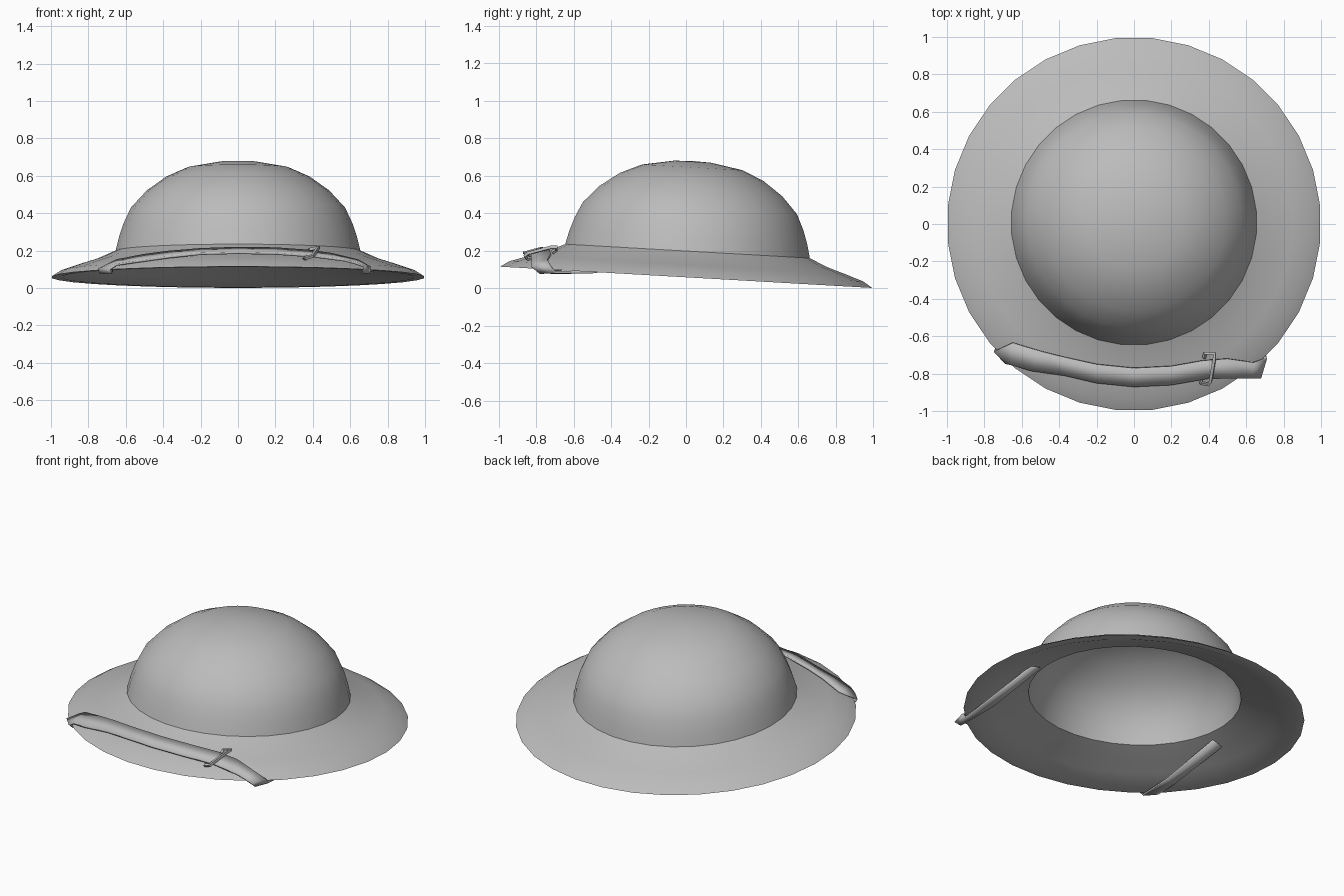
import bpy, bmesh, math
from mathutils import Vector, Matrix

if "Cube" in bpy.data.objects:
    bpy.data.objects.remove(bpy.data.objects["Cube"])

metal = bpy.data.materials.new("grey")
metal.diffuse_color = (0.5, 0.5, 0.5, 1)
metal.use_nodes = True
metal.node_tree.nodes["Principled BSDF"].inputs["Base Color"].default_value = metal.diffuse_color


def finish(obj, angle=30):
    obj.data.materials.clear()
    obj.data.materials.append(metal)
    bpy.ops.object.select_all(action='DESELECT')
    bpy.context.view_layer.objects.active = obj
    obj.select_set(True)
    bpy.ops.object.shade_smooth_by_angle(angle=math.radians(angle))


def new_object(name, bm):
    mesh = bpy.data.meshes.new(name)
    bmesh.ops.recalc_face_normals(bm, faces=bm.faces)
    bm.to_mesh(mesh)
    bm.free()
    obj = bpy.data.objects.new(name, mesh)
    bpy.context.collection.objects.link(obj)
    return obj


# Helmet shell: closed lathe profile, outer crown and brim, flat rim, then the inside
SIDES = 32
outer = [(0.1, 0.618), (0.27, 0.588), (0.385, 0.537), (0.49, 0.462), (0.575, 0.37),
         (0.615, 0.285), (0.64, 0.21), (0.657, 0.14), (0.75, 0.098), (0.85, 0.066),
         (0.95, 0.032), (1.0, 0.0)]
inner = [(0.947, 0.0), (0.84, 0.042), (0.74, 0.075), (0.625, 0.12), (0.61, 0.205),
         (0.585, 0.275), (0.545, 0.355), (0.467, 0.437), (0.367, 0.508),
         (0.258, 0.557), (0.095, 0.588)]
bm = bmesh.new()
rings = []
for r, z in outer + inner:
    ring = []
    for i in range(SIDES):
        a = 2 * math.pi * (i + 0.5) / SIDES
        ring.append(bm.verts.new((r * math.cos(a), r * math.sin(a), z)))
    rings.append(ring)
for lo, hi in zip(rings, rings[1:]):
    for i in range(SIDES):
        j = (i + 1) % SIDES
        bm.faces.new((lo[i], lo[j], hi[j], hi[i]))
for ring, z in ((rings[0], 0.622), (rings[-1], 0.592)):
    tip = bm.verts.new((0, 0, z))
    for i in range(SIDES):
        bm.faces.new((ring[i], ring[(i + 1) % SIDES], tip))
# the helmet sits tilted, front edge raised
bm.transform(Matrix.Translation((0, 0, 0.058)) @ Matrix.Rotation(-0.057, 4, 'X'))
finish(new_object("helmet_shell", bm))


# Chin strap: pairs of back edge and front edge, from one inside anchor to the other
strap_pairs = [
    ((-0.73, -0.07, 0.14), (-0.66, -0.07, 0.155)),
    ((-0.735, -0.50, 0.085), (-0.67, -0.50, 0.088)),
    ((-0.74, -0.66, 0.085), (-0.675, -0.72, 0.08)),
    ((-0.745, -0.68, 0.105), (-0.685, -0.745, 0.10)),
    ((-0.65, -0.635, 0.148), (-0.65, -0.755, 0.125)),
    ((-0.50, -0.68, 0.177), (-0.55, -0.785, 0.14)),
    ((-0.38, -0.71, 0.193), (-0.37, -0.81, 0.165)),
    ((-0.20, -0.75, 0.208), (-0.20, -0.85, 0.183)),
    ((0.0, -0.77, 0.215), (0.0, -0.87, 0.188)),
    ((0.20, -0.76, 0.212), (0.20, -0.86, 0.184)),
    ((0.37, -0.73, 0.20), (0.40, -0.825, 0.170)),
    ((0.50, -0.72, 0.182), (0.57, -0.825, 0.148)),
    ((0.64, -0.74, 0.148), (0.63, -0.825, 0.132)),
    ((0.705, -0.72, 0.115), (0.675, -0.825, 0.115)),
    ((0.705, -0.70, 0.085), (0.665, -0.78, 0.08)),
    ((0.725, -0.50, 0.085), (0.66, -0.50, 0.088)),
    ((0.73, -0.07, 0.14), (0.66, -0.07, 0.155)),
]
bm = bmesh.new()
rows = [(bm.verts.new(a), bm.verts.new(b)) for a, b in strap_pairs]
for (a, b), (c, d) in zip(rows, rows[1:]):
    bm.faces.new((a, b, d, c))
strap = new_object("chin_strap", bm)
solid = strap.modifiers.new("thickness", 'SOLIDIFY')
solid.thickness = 0.012
solid.offset = 0
finish(strap)

# Strap buckle: a thin square bar hooked around both strap edges
path = [(0.375, -0.715, 0.19), (0.38, -0.692, 0.205), (0.432, -0.692, 0.218),
        (0.43, -0.72, 0.218), (0.408, -0.845, 0.185), (0.40, -0.858, 0.172),
        (0.36, -0.852, 0.16), (0.355, -0.825, 0.158)]
curve = bpy.data.curves.new("strap_buckle", 'CURVE')
curve.dimensions = '3D'
curve.bevel_depth = 0.011
curve.bevel_resolution = 0
curve.use_fill_caps = True
spline = curve.splines.new('POLY')
spline.points.add(len(path) - 1)
for point, co in zip(spline.points, path):
    point.co = (*co, 1)
buckle = bpy.data.objects.new("strap_buckle", curve)
bpy.context.collection.objects.link(buckle)
bpy.ops.object.select_all(action='DESELECT')
bpy.context.view_layer.objects.active = buckle
buckle.select_set(True)
bpy.ops.object.convert(target='MESH')
finish(bpy.context.view_layer.objects.active)
